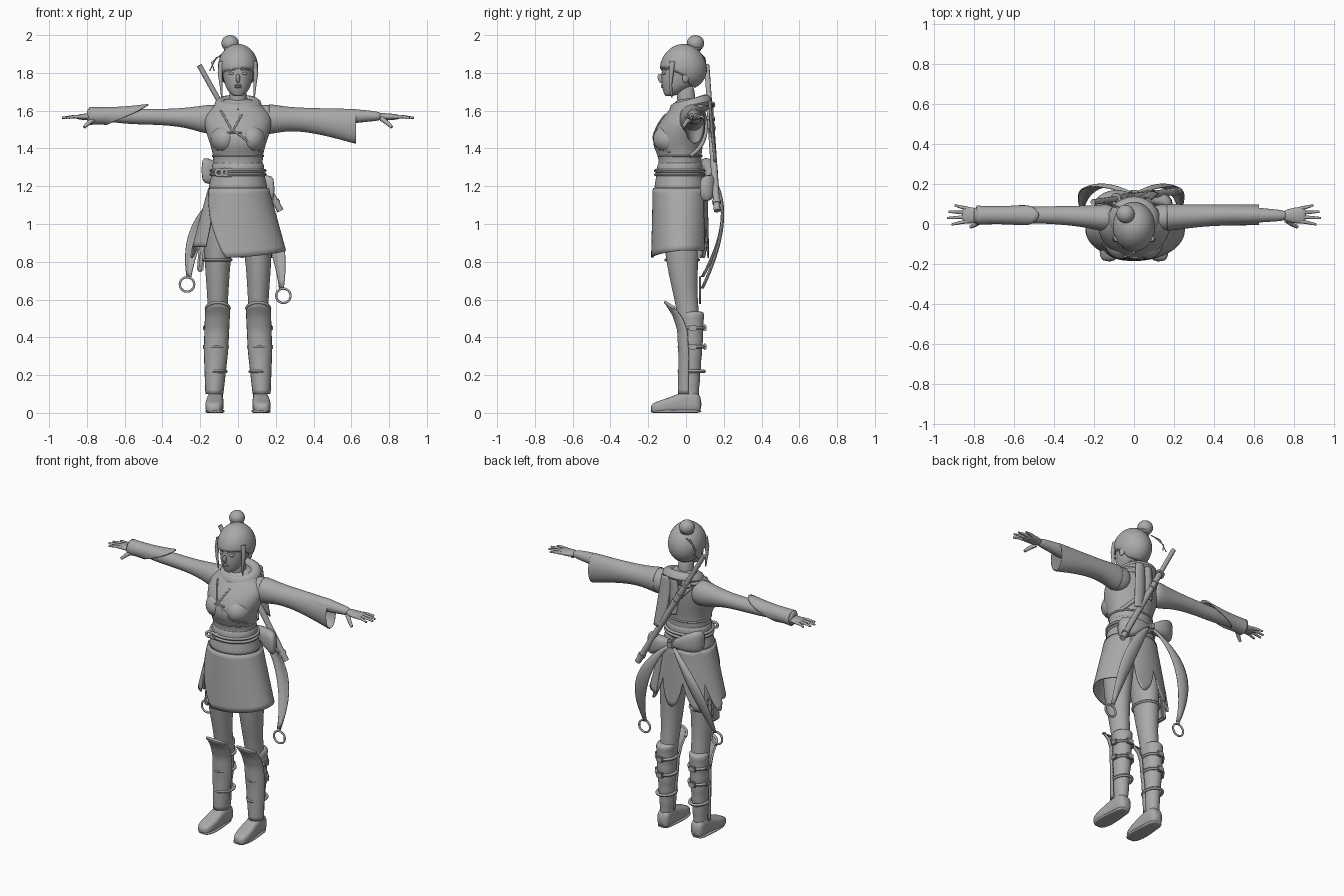
import bpy, bmesh, math
from math import sin, cos, pi, radians
from mathutils import Vector, Matrix, Euler
from mathutils.bvhtree import BVHTree

if "Cube" in bpy.data.objects:
    bpy.data.objects.remove(bpy.data.objects["Cube"])

grey = bpy.data.materials.new("plain grey")
grey.use_nodes = True
grey.diffuse_color = (0.4, 0.4, 0.4, 1)
grey.node_tree.nodes["Principled BSDF"].inputs["Base Color"].default_value = (0.4, 0.4, 0.4, 1)


def finish(name, bm, thick=0, sub=0, angle=50):
    bmesh.ops.recalc_face_normals(bm, faces=bm.faces)
    me = bpy.data.meshes.new(name)
    bm.to_mesh(me)
    bm.free()
    me.materials.append(grey)
    me.shade_smooth()
    me.set_sharp_from_angle(angle=radians(angle))
    ob = bpy.data.objects.new(name, me)
    bpy.context.collection.objects.link(ob)
    if thick:
        m = ob.modifiers.new("thickness", "SOLIDIFY")
        m.thickness, m.offset = thick, 0
    if sub:
        ob.modifiers.new("smooth", "SUBSURF").levels = sub
        ob.modifiers["smooth"].render_levels = sub
    return ob


def surface(name, f, nu, nv, wrap=False, caps=False, thick=0, sub=0, angle=50):
    """Sheet or tube from a function of two parameters."""
    bm = bmesh.new()
    n = nu if wrap else nu + 1
    rows = [[bm.verts.new(f(i / nu, j / nv)) for i in range(n)] for j in range(nv + 1)]
    for a, b in zip(rows, rows[1:]):
        for i in range(nu):
            k = (i + 1) % n
            bm.faces.new((a[i], a[k], b[k], b[i]))
    if caps:
        bm.faces.new(rows[0])
        bm.faces.new(rows[-1])
    return finish(name, bm, thick, sub, angle)


def loft(name, rings, axis="z", power=2, caps=True, thick=0, sub=2):
    """Tube through rings of (position on axis, centre pair, radius pair)."""
    def point(u, v):
        t, a, b, ra, rb = rings[round(v * (len(rings) - 1))]
        c, s = cos(2 * pi * u), sin(2 * pi * u)
        a += ra * math.copysign(abs(c) ** (2 / power), c)
        b += rb * math.copysign(abs(s) ** (2 / power), s)
        return {"x": (t, a, b), "y": (a, t, b), "z": (a, b, t)}[axis]
    return surface(name, point, 20, len(rings) - 1, True, caps, thick, sub, 180)


def ball(name, loc, radii, rot=(0, 0, 0)):
    bm = bmesh.new()
    m = Matrix.LocRotScale(Vector(loc), Euler(rot), Vector(radii))
    bmesh.ops.create_uvsphere(bm, u_segments=24, v_segments=14, radius=1, matrix=m)
    return finish(name, bm, angle=180)


def box(name, loc, size, rot=(0, 0, 0)):
    bm = bmesh.new()
    bmesh.ops.create_cube(bm, size=1, matrix=Matrix.LocRotScale(Vector(loc), Euler(rot), Vector(size)))
    bmesh.ops.bevel(bm, geom=bm.edges[:], offset=min(size) * 0.25, segments=2, affect="EDGES")
    return finish(name, bm)


def rod(name, pts, r, tip=1.0):
    cu = bpy.data.curves.new(name, "CURVE")
    cu.dimensions, cu.bevel_depth, cu.bevel_resolution, cu.use_fill_caps = "3D", r, 3, True
    sp = cu.splines.new("POLY")
    sp.points.add(len(pts) - 1)
    for i, p in enumerate(pts):
        sp.points[i].co = (*p, 1)
        sp.points[i].radius = 1 + (tip - 1) * i / (len(pts) - 1)
    cu.materials.append(grey)
    sp.use_smooth = True
    ob = bpy.data.objects.new(name, cu)
    bpy.context.collection.objects.link(ob)


def hoop(name, c, rx, ry, r, tilt=0, upright=False):
    """Elliptic ring, lying flat or standing to face the front."""
    def point(u, v):
        a, b = 2 * pi * u, 2 * pi * v
        x, y, h = (rx + r * cos(b)) * cos(a), (ry + r * cos(b)) * sin(a), r * sin(b)
        return (c[0] + x, c[1] + h, c[2] + y) if upright else (c[0] + x, c[1] + y, c[2] + h + tilt * sin(a))
    surface(name, point, 36, 10, True, angle=180)


def ribbon(name, p0, p1, p2, width, taper):
    a, b, c = Vector(p0), Vector(p1), Vector(p2)
    def point(u, v):
        p = a * (1 - v) ** 2 + b * 2 * v * (1 - v) + c * v * v
        w = width * (taper + (1 - taper) * sin(pi * v))
        return p + Vector(((u - 0.5) * w, 0.012 * sin(pi * u), 0))
    surface(name, point, 6, 16, thick=0.006)


def mix(keys, t):
    for (t0, a), (t1, b) in zip(keys, keys[1:]):
        if t <= t1:
            return a + (b - a) * max(0, (t - t0) / (t1 - t0))
    return keys[-1][1]


# Torso with sash
torso = loft("torso", [
    (1.1, 0, -.03, .15, .13), (1.19, 0, -.03, .15, .132), (1.26, 0, -.035, .134, .118),
    (1.35, 0, -.03, .131, .112), (1.40, 0, -.042, .142, .13), (1.45, 0, -.042, .16, .138),
    (1.52, 0, -.025, .182, .13), (1.58, 0, -.002, .18, .108), (1.63, 0, .015, .125, .085),
    (1.67, 0, .02, .06, .06)])
for s in (1, -1):
    ball("bust", (s * .07, -.09, 1.45), (.075, .085, .075))
loft("waist_sash", [(1.17, 0, -.03, .156, .138), (1.2, 0, -.03, .158, .14), (1.25, 0, -.033, .143, .126),
     (1.3, 0, -.033, .14, .122), (1.345, 0, -.03, .137, .118)])
hoop("jacket_hem", (0, -.032, 1.36), .133, .114, .006)
for z in (1.262, 1.282):
    hoop("belt_cord", (0, -.033, z), .142, .127, .009)
for x in (-.1, -.07, -.045):
    hoop("belt_knot", (x, -.15, 1.272), .018, .016, .008, upright=True)

# Cords and straps laid over the jacket
tree = BVHTree.FromObject(torso, bpy.context.evaluated_depsgraph_get())
def laid_cord(name, a, b, side, r):
    pts = []
    for i in range(13):
        x, z = a[0] + (b[0] - a[0]) * i / 12, a[1] + (b[1] - a[1]) * i / 12
        hit = tree.ray_cast(Vector((x, side, z)), Vector((0, -side, 0)))[0]
        if hit:
            pts.append(hit + Vector((0, side * r * .5, 0)))
    rod(name, pts, r)
for a, b in (((-.09, 1.6), (-.03, 1.49)), ((.02, 1.58), (-.03, 1.49)), ((-.07, 1.485), (.02, 1.485)), ((-.03, 1.5), (.14, 1.37))):
    laid_cord("chest_cord", a, b, -1, .005)
laid_cord("back_strap", (-.1, 1.6), (.12, 1.36), 1, .011)

# Skirt: front wrap panel, then slit back panel
def skirt_point(a, z, grow):
    k = (1.19 - z) / .33
    return ((.154 + .09 * k + grow) * cos(a), -.028 + (.138 + .008 * k + grow) * sin(a), z)
def front_wrap(u, v):
    a0 = radians(-160 + 55 * v)
    a = a0 + u * (radians(55) - a0)
    return skirt_point(a, 1.19 - v * (.33 + .04 * max(0, -sin(a)) * (1 - u)), .006)
def back_wrap(u, v):
    a = radians(45 + 180 * u)
    tooth = abs((u * 4.5) % 1 - .5) * 2
    hem = .82 + .17 * (1 - tooth) ** 2 if u < .75 else .88
    return skirt_point(a, 1.19 - v * (1.19 - hem), 0)
surface("skirt_front_panel", front_wrap, 48, 12, thick=.008)
surface("skirt_back_panel", back_wrap, 72, 12, thick=.008)

# Neck, scarf collar and hanging scarf ends
loft("neck", [(1.6, 0, .01, .055, .055), (1.66, 0, 0, .046, .048), (1.75, 0, -.005, .045, .05)])
hoop("scarf_collar", (0, .025, 1.63), .092, .078, .034, .022)
hoop("scarf_fold", (0, .015, 1.605), .112, .085, .026, .02)
ribbon("scarf_end_long", (.055, .12, 1.65), (.06, .13, 1.5), (.09, .15, 1.33), .075, .85)
ribbon("scarf_end_short", (.0, .125, 1.64), (-.01, .12, 1.55), (.0, .13, 1.42), .06, .8)

# Head and face
loft("head", [(1.676, 0, -.09, .022, .022), (1.69, 0, -.075, .042, .042), (1.72, 0, -.052, .064, .075),
     (1.76, 0, -.034, .078, .098), (1.82, 0, -.022, .086, .108), (1.88, 0, -.015, .085, .105), (1.93, 0, -.01, .05, .07)])
ball("nose", (0, -.133, 1.77), (.011, .016, .026), (.35, 0, 0))
for z in (1.734, 1.725):
    ball("lip", (0, -.122, z), (.02, .011, .006))
for s in (1, -1):
    ball("eye", (s * .035, -.117, 1.797), (.017, .008, .007), (0, 0, s * .3))
    rod("eyebrow", [(s * x, y, z) for x, y, z in ((.015, -.128, 1.815), (.035, -.122, 1.823), (.058, -.105, 1.815))], .004)
    ball("ear", (s * .088, .0, 1.78), (.01, .02, .033), (-.2, 0, s * .3))

# Hair cap, fringe, side locks, bun and pins
def hair(u, v):
    a = 2 * pi * u
    low = radians(mix([(-1, 92), (-.6, 94), (-.2, 104), (.1, 110), (.4, 140), (1, 152)], sin(a)) - 7 * max(0, -sin(a)) * cos(a))
    p = .03 + (low - .03) * v
    return (.101 * sin(p) * cos(a), -.014 + (.119 - .01 * cos(p)) * sin(p) * sin(a), 1.83 + .118 * cos(p))
surface("hair_cap", hair, 48, 18, True, True, .01, angle=80)
for s in (1, -1):
    rod("side_lock", [(s * .085, -.07, 1.86), (s * .095, -.078, 1.8), (s * .09, -.082, 1.74), (s * .085, -.075, 1.67)], .017, .25)
ball("hair_bun", (-.042, .05, 1.957), (.046, .046, .043))
hoop("bun_tie", (-.035, .04, 1.925), .03, .03, .01)
for d in (0, .025):
    rod("hair_pin", [(-.06 - d, .08, 1.9), (-.115 - d, .1, 1.88 - d), (-.15 + d, .11, 1.81)], .003)

# Arms and hands
for s, side in ((1, "left"), (-1, "right")):
    loft(side + "_arm", [(s * x, *r) for x, *r in (
        (.08, .03, 1.555, .075, .08), (.17, .03, 1.553, .066, .078), (.24, .037, 1.56, .055, .06), (.34, .043, 1.565, .048, .045),
        (.47, .045, 1.568, .042, .042), (.58, .045, 1.57, .042, .042), (.69, .043, 1.572, .031, .03), (.77, .042, 1.57, .026, .022))], "x")
    loft(side + "_palm", [(s * x, *r) for x, *r in (
        (.74, .042, 1.57, .025, .02), (.79, .042, 1.567, .038, .019), (.83, .044, 1.567, .043, .016), (.86, .045, 1.567, .036, .01))], "x")
    for i in range(4):
        y, reach = .014 + .021 * i, (.91, .932, .925, .895)[i]
        rod(side + "_finger", [(s * .83, y, 1.567), (s * (.83 + reach) / 2, y + (i - 1.5) * .005, 1.568),
            (s * reach, y + (i - 1.5) * .011, 1.562)], .0105, .55)
    rod(side + "_thumb", [(s * .76, .02, 1.558), (s * .79, -.002, 1.535), (s * .815, -.015, 1.512)], .014, .6)

# Wide left sleeve and right forearm guard
loft("left_sleeve", [(.16, .032, 1.555, .066, .08), (.26, .038, 1.557, .058, .06), (.38, .044, 1.55, .051, .062),
     (.52, .046, 1.532, .05, .077), (.615, .046, 1.518, .05, .09), (.625, .046, 1.517, .05, .09)], "x", caps=False, thick=.006)
def guard(u, v):
    a = 2 * pi * u
    up = sin(a)
    r = .044 + .016 * v * v * max(0, up) - .003 * sin(pi * v)
    return (-.785 + v * (.2 + .11 * up), .044 + r * cos(a), 1.572 + r * up)
surface("right_forearm_guard", guard, 32, 12, True, thick=.008)
loft("right_wrist_cuff", [(-.8, .042, 1.572, .03, .03), (-.79, .043, 1.573, .043, .044), (-.77, .043, 1.573, .045, .046), (-.755, .043, 1.572, .04, .04)], "x", sub=1)

# Legs, boots, shin guards and straps
for s, side in ((1, "left"), (-1, "right")):
    loft(side + "_leg", [(z, s * x, *r) for z, x, *r in (
        (.06, .118, .02, .036, .045), (.3, .115, .025, .045, .05), (.5, .11, .015, .052, .058), (.6, .107, .0, .055, .062),
        (.7, .108, -.012, .062, .073), (.8, .108, -.02, .069, .085), (.95, .1, -.025, .082, .1), (1.12, .075, -.03, .07, .11))])
    folds = [(.05, .12, .025, .04, .05)]
    for i in range(6):
        z, w = .12 + .072 * i, mix([(0, .042), (3, .053), (5, .057)], i)
        folds += [(z, .117, .022 + .002 * i, w - .004, w + .002), (z + .045, .116, .024 + .002 * i, w + .004, w + .01)]
    folds.append((.54, .112, .03, .05, .056))
    loft(side + "_boot_shaft", [(z, s * x, *r) for z, x, *r in folds], sub=1)
    loft(side + "_boot_foot", [(y, s * x, *r) for y, x, *r in (
        (-.187, .128, .022, .026, .02), (-.165, .127, .029, .043, .029), (-.11, .125, .037, .051, .037), (-.05, .122, .049, .046, .049),
        (.0, .12, .058, .042, .058), (.05, .119, .058, .043, .058), (.083, .118, .045, .034, .043))], "y", power=3.2, sub=1)
    loft(side + "_boot_sole", [(y, s * .122, .008, r, .009) for y, r in ((-.19, .03), (-.14, .05), (-.08, .053), (.0, .044), (.085, .038))],
         "y", power=4, sub=1)

    def shin(u, v):
        z, a = .1 + .485 * v, radians(-85 + 170 * u)
        y = mix([(.1, -.038), (.3, -.035), (.44, -.042), (.52, -.068), (.585, -.11)], z)
        w = mix([(.1, .043), (.33, .06), (.6, .062)], z)
        drop = .035 * (1 - cos(a)) * v ** 4
        return (s * (.125 - .018 * v + w * sin(a)), y + .055 * (1 - cos(a)), z - drop)
    surface(side + "_shin_guard", shin, 16, 20, thick=.01)
    rod(side + "_guard_rim", [shin(i / 16, 1) for i in range(17)], .008)
    for z in (.45, .35, .22):
        hoop(side + "_boot_strap", (s * .115, .03, z), .058 if z > .3 else .051, .066, .009)
        if z > .3:
            box(side + "_strap_buckle", (s * .176, .035, z), (.018, .04, .03))
            box(side + "_strap_pad", (s * .115, .1, z), (.045, .018, .035))

# Thigh holster
hoop("thigh_strap", (-.108, -.02, .81), .071, .086, .008)
box("thigh_pouch", (-.195, .0, .82), (.035, .075, .15), (0, .08, 0))
box("pouch_flap", (-.196, .0, .875), (.042, .082, .04), (0, .08, 0))

# Back bow, long ribbons and end rings
for s, dz in ((1, -.035), (-1, .035)):
    loft("bow_loop", [(s * x, y, 1.235 + dz * k, ry, rz) for x, y, k, ry, rz in (
        (.0, .13, 0, .02, .02), (.04, .135, .4, .03, .035), (.1, .135, .9, .04, .058), (.16, .115, 1.3, .04, .07), (.195, .095, 1.5, .026, .066))],
         "x", power=2.6, sub=1)
box("bow_knot", (0, .14, 1.235), (.055, .06, .06), (0, .25, 0))
for s, x, z in ((1, .24, .62), (-1, -.27, .68)):
    ribbon("long_ribbon", (s * .02, .15, 1.22), (x * .95, .25, 1.02), (x - s * .01, .08, z + .04), .085, .25)
    hoop("ribbon_ring", (x, .075, z), .038, .038, .006, upright=True)

# Sword slung across the back
top, end = Vector((-.205, .11, 1.84)), Vector((.225, .165, 1.07))
rod("sword_grip", [top, top.lerp(end, .27)], .014)
rod("sword_scabbard", [top.lerp(end, .28), end], .018)
rod("sword_guard", [top.lerp(end, .265), top.lerp(end, .28)], .03)
for t in (.36, .42, .93):
    rod("scabbard_band", [top.lerp(end, t), top.lerp(end, t + .02)], .023)
